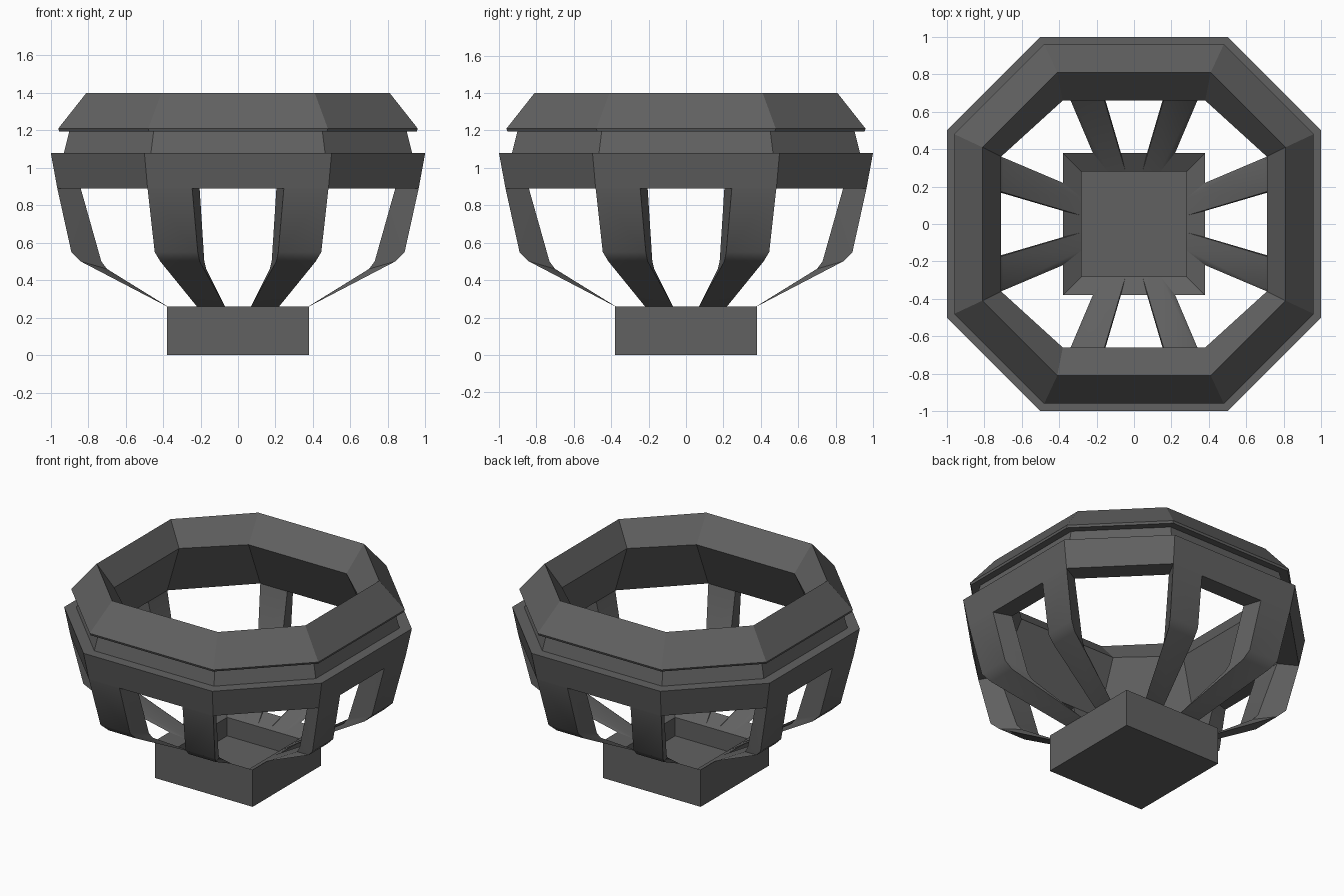
import bpy, bmesh
from math import radians
from mathutils import Matrix

if "Cube" in bpy.data.objects:
    bpy.data.objects.remove(bpy.data.objects["Cube"])

dark = bpy.data.materials.new("dark_grey")
dark.diffuse_color = (0.12, 0.12, 0.12, 1)
dark.use_nodes = True
dark.node_tree.nodes["Principled BSDF"].inputs["Base Color"].default_value = dark.diffuse_color


def finish(name, bm):
    bmesh.ops.recalc_face_normals(bm, faces=bm.faces)
    me = bpy.data.meshes.new(name)
    bm.to_mesh(me)
    bm.free()
    me.materials.append(dark)
    ob = bpy.data.objects.new(name, me)
    bpy.context.collection.objects.link(ob)
    return ob


def loft(bm, sections, closed=False):
    """Bridge successive cross-sections; cap the ends or close the loop."""
    rows = [[bm.verts.new(p) for p in s] for s in sections]
    n = len(rows[0])
    pairs = list(zip(rows, rows[1:] + rows[:1]))
    for a, b in pairs if closed else pairs[:-1]:
        for i in range(n):
            j = (i + 1) % n
            bm.faces.new((a[i], a[j], b[j], b[i]))
    if not closed:
        bm.faces.new(rows[0])
        bm.faces.new(rows[-1])


def octagon(hx, cy, hy, cx, z):
    return [(hx, -cy, z), (hx, cy, z), (cx, hy, z), (-cx, hy, z),
            (-hx, cy, z), (-hx, -cy, z), (-cx, -hy, z), (cx, -hy, z)]


def oct_even(h, c, z):
    return octagon(h, c, h, c, z)


def square(h, z):
    return [(h, -h, z), (h, h, z), (-h, h, z), (-h, -h, z)]


# Octagonal rim: bevelled crown, recessed neck and outer band
bm = bmesh.new()
loft(bm, [
    oct_even(0.81, 0.41, 1.40),
    oct_even(0.96, 0.48, 1.21),
    oct_even(0.955, 0.475, 1.195),
    oct_even(0.90, 0.45, 1.20),
    oct_even(0.93, 0.465, 1.08),
    oct_even(1.00, 0.50, 1.08),
    oct_even(0.965, 0.483, 0.89),
    oct_even(0.84, 0.415, 0.89),
    octagon(0.71, 0.36, 0.66, 0.38, 1.24),
], closed=True)
finish("octagonal_rim", bm)

# Square base tray with a sloped lip and sunken floor
bm = bmesh.new()
loft(bm, [square(0.38, 0), square(0.38, 0.26), square(0.28, 0.20), square(0.28, 0.07)])
finish("base_tray", bm)

# Bent struts: outer and inner (distance, far side, near side, height)
outer = [(0.965, 0.483, 0.245, 0.89), (0.89, 0.445, 0.215, 0.55),
         (0.84, 0.415, 0.205, 0.50), (0.38, 0.22, 0.07, 0.26)]
inner = [(0.84, 0.415, 0.205, 0.89), (0.73, 0.36, 0.18, 0.50),
         (0.70, 0.345, 0.17, 0.46), (0.28, 0.14, 0.045, 0.20)]
struts = []
for side in range(4):
    for sign in (-1, 1):
        bm = bmesh.new()
        loft(bm, [[(sign * o[1], -o[0], o[3]), (sign * o[2], -o[0], o[3]),
                   (sign * i[2], -i[0], i[3]), (sign * i[1], -i[0], i[3])]
                  for o, i in zip(outer, inner)])
        bmesh.ops.transform(bm, verts=bm.verts,
                            matrix=Matrix.Rotation(radians(90 * side), 4, 'Z'))
        struts.append(finish(f"strut_{len(struts) + 1}", bm))

# Soften only the bends of the struts
for ob in struts:
    ob.select_set(True)
bpy.context.view_layer.objects.active = struts[0]
bpy.ops.object.shade_smooth_by_angle(angle=radians(35))
